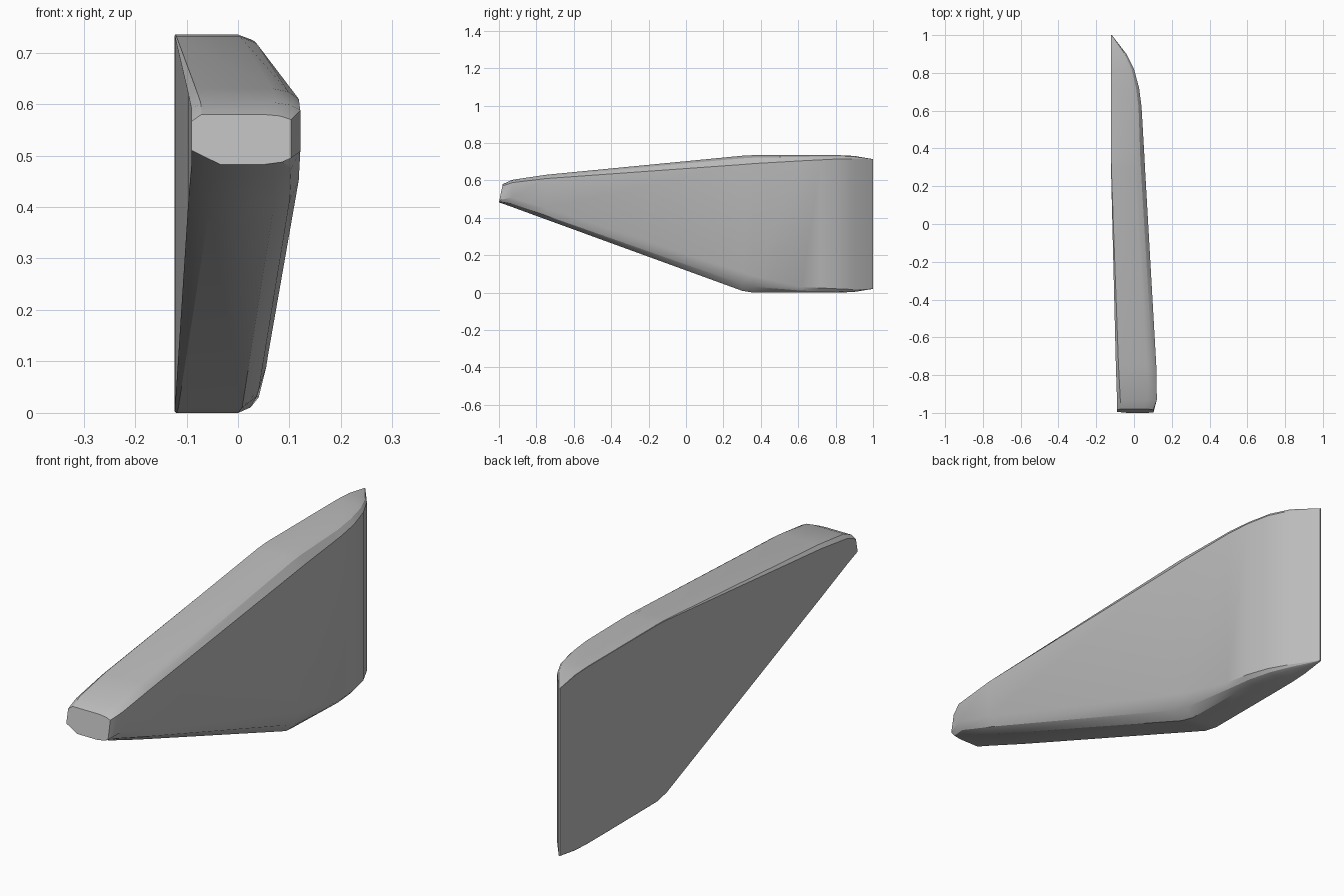
import bpy
import bmesh
import math

cube = bpy.data.objects.get("Cube")
if cube:
    bpy.data.objects.remove(cube, do_unlink=True)

# Plain grey for the whole fin
grey = bpy.data.materials.new("mid_grey")
grey.use_nodes = True
colour = (0.5, 0.5, 0.5, 1)
grey.diffuse_color = colour
grey.node_tree.nodes["Principled BSDF"].inputs["Base Color"].default_value = colour


def section(y, left, right, bottom, top, low, high, chamfer, lean=0):
    """Ring round one slice; low, high and chamfer are corner (width, height)."""
    bx, bz = low
    tx, tz = high
    cx, cz = chamfer
    ring = [
        (left + cx, bottom), (right - bx, bottom),
        (right - bx * 0.35, bottom + bz * 0.35), (right, bottom + bz),
        (right, top - tz), (right - tx * 0.4, top - tz * 0.3),
        (right - tx, top), (left + cx * 0.35, top),
        (left, top - cz * 0.5), (left, bottom + cz),
    ]
    return [(x, y + lean * (z - bottom) / (top - bottom), z) for x, z in ring]


# Slices from the blunt front tip to the sharp rear edge
sections = [
    section(-1.0, -0.09, 0.103, 0.483, 0.58, (0.05, 0.012), (0.055, 0.01), (0.055, 0.027), 0.02),
    section(-0.93, -0.09, 0.121, 0.458, 0.603, (0.05, 0.05), (0.05, 0.015), (0.05, 0.027)),
    section(-0.75, -0.096, 0.118, 0.392, 0.63, (0.05, 0.06), (0.05, 0.02), (0.04, 0.025)),
    section(0.3, -0.122, 0.058, 0.01, 0.732, (0.05, 0.1), (0.055, 0.047), (0.006, 0.006)),
    section(0.36, -0.123, 0.055, 0, 0.735, (0.055, 0.09), (0.055, 0.045), (0.004, 0.004)),
    section(0.62, -0.123, 0.04, 0, 0.735, (0.045, 0.03), (0.04, 0.03), (0.003, 0.003)),
    section(0.72, -0.123, 0.027, 0, 0.735, (0.04, 0.025), (0.04, 0.025), (0.003, 0.003)),
    section(0.82, -0.123, 0, 0, 0.735, (0.03, 0.02), (0.03, 0.02), (0.003, 0.003)),
    section(0.9, -0.123, -0.04, 0.004, 0.731, (0.02, 0.013), (0.02, 0.015), (0.003, 0.003)),
    section(1.0, -0.123, -0.117, 0.02, 0.714, (0.002, 0.002), (0.002, 0.002), (0.001, 0.001)),
]

# Skin the slices and close both ends
bm = bmesh.new()
rings = [[bm.verts.new(p) for p in ring] for ring in sections]
for a, b in zip(rings, rings[1:]):
    for i in range(len(a)):
        j = (i + 1) % len(a)
        bm.faces.new((a[i], a[j], b[j], b[i]))
bm.faces.new(rings[0])
bm.faces.new(rings[-1])
bmesh.ops.recalc_face_normals(bm, faces=bm.faces)

mesh = bpy.data.meshes.new("tapered_fin")
bm.to_mesh(mesh)
bm.free()
mesh.materials.append(grey)
fin = bpy.data.objects.new("tapered_fin", mesh)
bpy.context.collection.objects.link(fin)

bpy.ops.object.select_all(action="DESELECT")
fin.select_set(True)
bpy.context.view_layer.objects.active = fin
bpy.ops.object.shade_smooth_by_angle(angle=math.radians(30))
